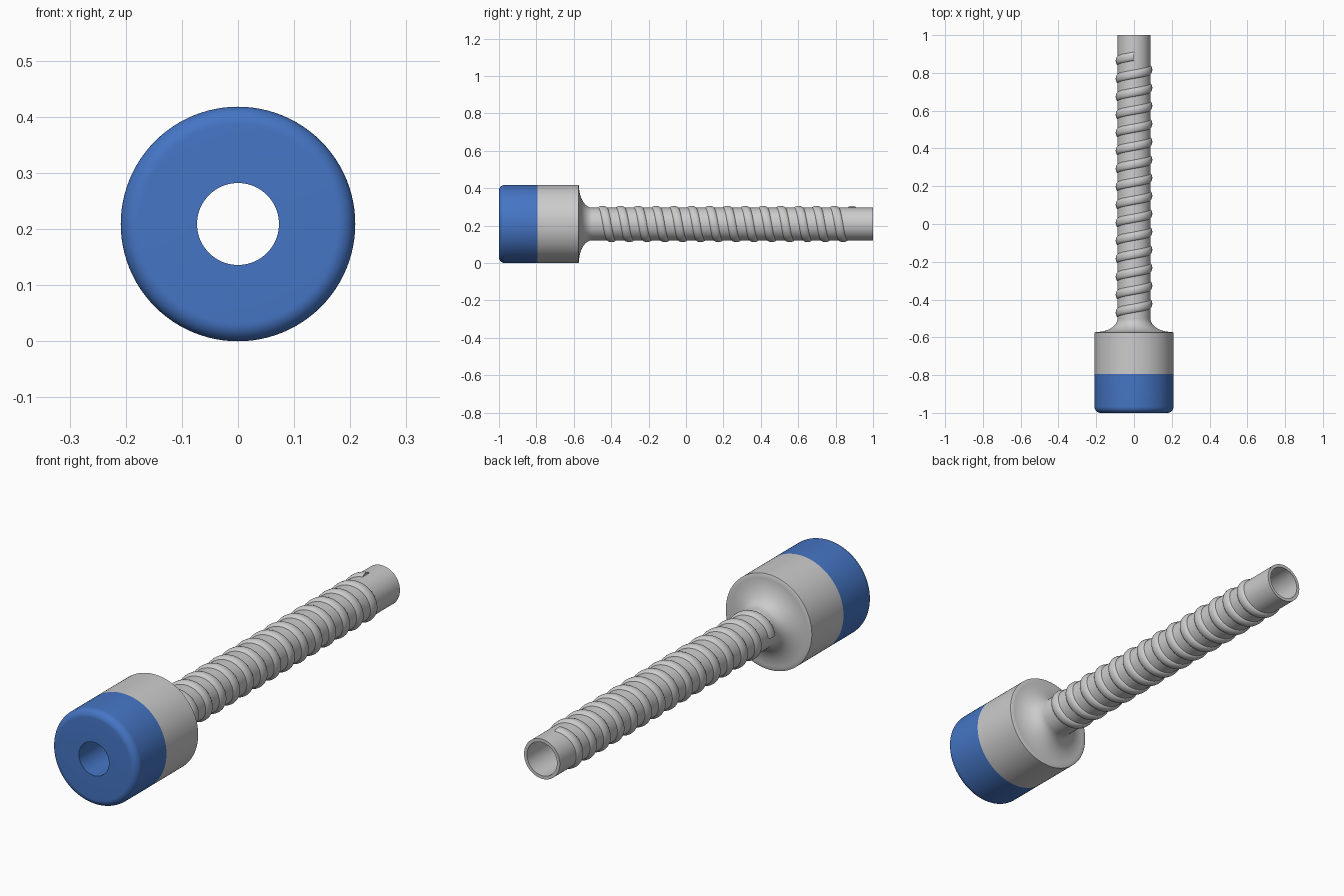
import bpy, bmesh
from math import sin, cos, pi, radians

if "Cube" in bpy.data.objects:
    bpy.data.objects.remove(bpy.data.objects["Cube"])

R, BORE, SHAFT = 0.209, 0.073, 0.087     # head, bore and shaft radii
AXIS_Z = R                               # centre line height, axis runs along y
SIDES = 96


def point(r, a, y):
    """Point at radius r, angle a (from the top towards -x), position y."""
    return (-r * sin(a), y, AXIS_Z + r * cos(a))


def skin(name, rings, closed, colour=None):
    """Join equal closed cross-sections into a smooth shaded solid."""
    bm = bmesh.new()
    loops = [[bm.verts.new(p) for p in ring] for ring in rings]
    n = len(loops[0])
    last = len(loops) if closed else len(loops) - 1
    for i in range(last):
        a, b = loops[i], loops[(i + 1) % len(loops)]
        for j in range(n):
            k = (j + 1) % n
            bm.faces.new((a[j], a[k], b[k], b[j]))
    if not closed:
        bm.faces.new(loops[0])
        bm.faces.new(loops[-1])
    bmesh.ops.recalc_face_normals(bm, faces=bm.faces)
    mesh = bpy.data.meshes.new(name)
    bm.to_mesh(mesh)
    bm.free()
    obj = bpy.data.objects.new(name, mesh)
    bpy.context.collection.objects.link(obj)
    if colour:
        mat = bpy.data.materials.new(name + "_colour")
        mat.diffuse_color = colour
        mat.use_nodes = True
        mat.node_tree.nodes["Principled BSDF"].inputs["Base Color"].default_value = mat.diffuse_color
        mesh.materials.append(mat)
    bpy.ops.object.select_all(action='DESELECT')
    obj.select_set(True)
    bpy.context.view_layer.objects.active = obj
    bpy.ops.object.shade_smooth_by_angle(angle=radians(35))
    return obj


def lathe(name, profile, colour=None):
    """Revolve a closed (radius, y) profile about the axis."""
    rings = [[point(r, 2 * pi * i / SIDES, y) for r, y in profile]
             for i in range(SIDES)]
    return skin(name, rings, True, colour)


def arc(cr, cy, ar, ay, a0, a1, n=10):
    """Elliptical arc in the (radius, y) plane."""
    return [(cr + ar * cos(a0 + (a1 - a0) * i / n),
             cy + ay * sin(a0 + (a1 - a0) * i / n)) for i in range(n + 1)]


# Blue front cap with rounded rim
lathe("front_cap",
      [(BORE, -0.795), (BORE, -1.0)]
      + arc(R - 0.032, -0.968, 0.032, 0.032, -pi / 2, 0)
      + [(R, -0.795)],
      (0.06, 0.18, 0.56, 1))

# Grey collar flowing through a fillet into the hollow shaft
lathe("collar_and_shaft",
      [(BORE, -0.795), (R, -0.795), (R, -0.575)]
      + arc(R - 0.007, -0.5, R - 0.007 - SHAFT, 0.072, -pi / 2, -pi, 14)
      + [(SHAFT, 1.0), (BORE, 1.0)])

# Helical thread, rounded section with its root buried in the shaft wall
TOP, PITCH, TURNS, STEPS = 0.888, 0.0953, 14.25, 64
HALF, CREST = 0.024, 0.097
section = [(0.08, HALF), (0.08, -HALF)] + \
    arc(SHAFT - 0.003, 0, CREST - SHAFT + 0.003, HALF, -pi / 2, pi / 2, 8)
rings = []
for i in range(int(TURNS * STEPS) + 1):
    t = i / STEPS
    rings.append([point(r, 2 * pi * t, TOP - PITCH * t + dy)
                  for r, dy in section])
skin("thread", rings, False)
